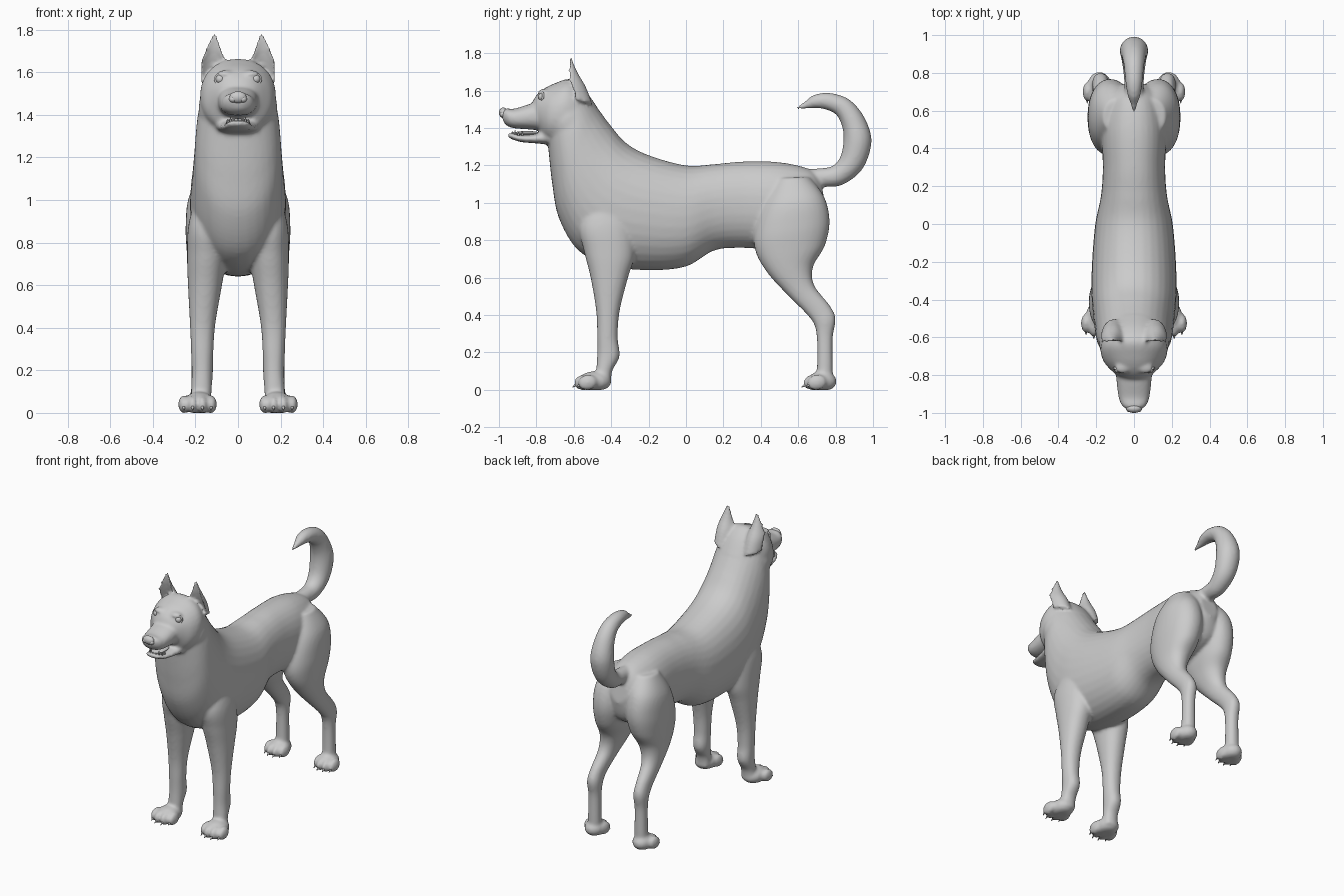
import bpy, bmesh, math
from mathutils import Vector, Matrix


def catmull(a, b, c, d, t):
    return [0.5 * (2 * q + (r - p) * t + (2 * p - 5 * q + 4 * r - s) * t * t
                   + (3 * q - p - 3 * r + s) * t ** 3) for p, q, r, s in zip(a, b, c, d)]


def loft(bm, rings, side=1, power=0.92, cup=False, n=32, steps=6):
    """Rings: (y1, z1, y2, z2, half width, centre x); two opposite points span each ring."""
    rings = [tuple(r) + (0,) * (6 - len(r)) for r in rings]
    pts = [rings[0]] + rings + [rings[-1]]
    dense = []
    for i in range(len(rings) - 1):
        dense += [catmull(*pts[i:i + 4], k / steps) for k in range(steps)]
    dense.append(rings[-1])
    loops = []
    for y1, z1, y2, z2, w, x in dense:
        loop = []
        for k in range(n):
            a = 2 * math.pi * k / n
            c, s = math.cos(a), math.sin(a)
            c = math.copysign(abs(c) ** power, c)
            s = math.copysign(abs(s) ** power, s)
            f = (1 - c) / 2
            if cup:                       # hollow front, rounded back
                f = -c if c < 0 else 0.45 * c
            loop.append(bm.verts.new((side * (x + w * s), y1 + (y2 - y1) * f, z1 + (z2 - z1) * f)))
        loops.append(loop)
    for p, q in zip(loops, loops[1:]):
        for k in range(n):
            bm.faces.new((p[k], p[(k + 1) % n], q[(k + 1) % n], q[k]))
    bm.faces.new(loops[0][::-1])
    bm.faces.new(loops[-1])


def blob(bm, centre, radii, rot=0.0):
    m = Matrix.Translation(centre) @ Matrix.Rotation(rot, 4, 'X') @ Matrix.Diagonal((*radii, 1))
    new = bmesh.ops.create_uvsphere(bm, u_segments=24, v_segments=14, radius=1, matrix=m)
    for v in new['verts']:
        v.co.z = max(v.co.z, 0.0)


def cone(bm, base, tip, radius):
    base, d = Vector(base), Vector(tip) - Vector(base)
    m = Matrix.Translation(base + d / 2) @ d.to_track_quat('Z', 'Y').to_matrix().to_4x4()
    bmesh.ops.create_cone(bm, cap_ends=True, segments=10, radius1=radius,
                          radius2=radius * 0.15, depth=d.length, matrix=m)


def finish(bm, name):
    bmesh.ops.recalc_face_normals(bm, faces=bm.faces[:])
    for f in bm.faces:
        f.smooth = True
    me = bpy.data.meshes.new(name)
    bm.to_mesh(me)
    bm.free()
    ob = bpy.data.objects.new(name, me)
    bpy.context.collection.objects.link(ob)
    return ob


body = bmesh.new()

# torso and neck, rump to throat
loft(body, [
    (0.72, 1.12, 0.75, 0.96, 0.06), (0.66, 1.18, 0.70, 0.82, 0.13),
    (0.50, 1.217, 0.52, 0.75, 0.17), (0.30, 1.22, 0.30, 0.76, 0.165),
    (0.15, 1.207, 0.15, 0.745, 0.175), (0.0, 1.20, 0.0, 0.66, 0.205),
    (-0.20, 1.255, -0.20, 0.64, 0.222), (-0.32, 1.32, -0.42, 0.665, 0.225),
    (-0.40, 1.41, -0.58, 0.75, 0.215), (-0.46, 1.49, -0.68, 0.92, 0.205),
    (-0.51, 1.56, -0.715, 1.10, 0.195), (-0.55, 1.61, -0.735, 1.28, 0.175),
    (-0.60, 1.64, -0.74, 1.34, 0.15)])
# skull
loft(body, [
    (-0.48, 1.52, -0.62, 1.27, 0.15), (-0.55, 1.615, -0.68, 1.29, 0.172),
    (-0.62, 1.662, -0.72, 1.31, 0.178), (-0.70, 1.64, -0.755, 1.33, 0.16),
    (-0.76, 1.61, -0.78, 1.37, 0.125), (-0.80, 1.575, -0.80, 1.41, 0.092),
    (-0.82, 1.54, -0.82, 1.43, 0.06)])
# muzzle
loft(body, [
    (-0.72, 1.56, -0.72, 1.38, 0.10), (-0.84, 1.527, -0.83, 1.392, 0.092),
    (-0.92, 1.503, -0.91, 1.398, 0.082), (-0.965, 1.505, -0.95, 1.408, 0.066),
    (-0.99, 1.485, -0.975, 1.43, 0.035)], power=0.85)
# lower jaw
loft(body, [
    (-0.70, 1.40, -0.72, 1.31, 0.11), (-0.80, 1.37, -0.80, 1.318, 0.09),
    (-0.88, 1.363, -0.88, 1.325, 0.072), (-0.925, 1.372, -0.925, 1.338, 0.055),
    (-0.95, 1.372, -0.95, 1.35, 0.03)], power=0.8)

# curled tail: path points with radius
tail = [(0.62, 1.13, 0.05), (0.72, 1.135, 0.05), (0.81, 1.147, 0.057), (0.885, 1.215, 0.068),
        (0.917, 1.33, 0.075), (0.895, 1.43, 0.065), (0.84, 1.51, 0.054), (0.76, 1.543, 0.046),
        (0.69, 1.542, 0.036), (0.64, 1.522, 0.02), (0.59, 1.505, 0.007)]
rings = []
for i, (y, z, r) in enumerate(tail):
    a, b = tail[max(i - 1, 0)], tail[min(i + 1, len(tail) - 1)]
    d = Vector((b[0] - a[0], b[1] - a[1])).normalized() * r
    rings.append((y - d.y, z + d.x, y + d.y, z - d.x, r))
loft(body, rings, power=1)

FRONT_LEG = [
    (-0.50, 1.05, -0.30, 1.05, 0.06, 0.13), (-0.57, 0.88, -0.28, 0.88, 0.09, 0.143),
    (-0.545, 0.74, -0.275, 0.72, 0.092, 0.147), (-0.51, 0.60, -0.31, 0.60, 0.08, 0.155),
    (-0.48, 0.42, -0.355, 0.42, 0.06, 0.166), (-0.475, 0.28, -0.365, 0.28, 0.052, 0.168),
    (-0.475, 0.19, -0.355, 0.18, 0.05, 0.168), (-0.48, 0.10, -0.395, 0.10, 0.048, 0.172),
    (-0.48, 0.03, -0.40, 0.03, 0.05, 0.175)]
HIND_LEG = [
    (0.48, 1.13, 0.66, 1.14, 0.08, 0.085), (0.41, 0.99, 0.74, 1.03, 0.112, 0.12),
    (0.365, 0.84, 0.768, 0.90, 0.12, 0.126), (0.375, 0.73, 0.742, 0.77, 0.105, 0.135),
    (0.44, 0.62, 0.68, 0.66, 0.08, 0.15), (0.54, 0.51, 0.685, 0.56, 0.056, 0.165),
    (0.64, 0.41, 0.77, 0.45, 0.044, 0.175), (0.685, 0.35, 0.80, 0.38, 0.044, 0.177),
    (0.70, 0.27, 0.785, 0.28, 0.04, 0.177), (0.70, 0.12, 0.785, 0.12, 0.042, 0.178),
    (0.69, 0.04, 0.785, 0.04, 0.045, 0.178)]
EAR = [
    (-0.60, 1.55, -0.50, 1.53, 0.065, 0.11), (-0.637, 1.635, -0.535, 1.62, 0.066, 0.113),
    (-0.638, 1.69, -0.575, 1.69, 0.045, 0.115), (-0.632, 1.74, -0.598, 1.74, 0.025, 0.113),
    (-0.628, 1.782, -0.61, 1.782, 0.010, 0.11)]

claws, eyes, lids = bmesh.new(), bmesh.new(), bmesh.new()
for side in (1, -1):
    loft(body, FRONT_LEG, side)
    loft(body, HIND_LEG, side)
    loft(body, EAR, side, cup=True, power=1)
    # cheek ruff and brow
    blob(body, (side * 0.115, -0.63, 1.43), (0.07, 0.09, 0.11))
    blob(body, (side * 0.06, -0.762, 1.59), (0.04, 0.03, 0.02))
    # paws with four toes and claws
    for tip, s in ((-0.598, 1.0), (0.628, 0.9)):
        blob(body, (side * 0.183, tip + 0.11 * s, 0.045), (0.072 * s, 0.088 * s, 0.055))
        for dx, back in ((-0.064, 0.022), (-0.023, 0), (0.023, 0), (0.064, 0.022)):
            x, y = side * (0.19 + dx * s), tip + back
            blob(body, (x, y + 0.05, 0.04), (0.027 * s, 0.052, 0.042), 0.2)
            cone(claws, (x, y + 0.015, 0.03), (x, y - 0.01, 0.014), 0.01)
    # eyeball and eyelid rim
    c = Vector((side * 0.083, -0.768, 1.567))
    blob(eyes, c, (0.022, 0.022, 0.022))
    turn = Vector((side * 0.45, -1, 0.15)).to_track_quat('Z', 'Y').to_matrix().to_4x4()
    ring_m = Matrix.Translation(c) @ turn
    prev = None
    grid = [[lids.verts.new(ring_m @ Vector((
        (0.023 + 0.006 * math.cos(v)) * math.cos(u), (0.023 + 0.006 * math.cos(v)) * math.sin(u),
        0.006 * math.sin(v) + 0.006))) for v in [j * math.pi / 4 for j in range(8)]]
        for u in [i * math.pi / 12 for i in range(24)]]
    for i in range(24):
        for j in range(8):
            p, q, k = grid[i], grid[(i + 1) % 24], (j + 1) % 8
            lids.faces.new((p[j], q[j], q[k], p[k]))

# fuse the lofts into one smooth skin
dog = finish(body, "dog_body")
rm = dog.modifiers.new("fuse", 'REMESH')
rm.mode = 'VOXEL'
rm.voxel_size = 0.01
rm.use_smooth_shade = True
sm = dog.modifiers.new("soften", 'SMOOTH')
sm.factor = 0.5
sm.iterations = 7

finish(claws, "claws")
finish(eyes, "eyes")
finish(lids, "eyelids")

# nose, with nostril wings
nose = bmesh.new()
blob(nose, (0, -0.977, 1.482), (0.04, 0.023, 0.028))
for side in (1, -1):
    blob(nose, (side * 0.024, -0.978, 1.473), (0.018, 0.018, 0.016))
finish(nose, "nose")

# tongue and lower teeth
tongue = bmesh.new()
blob(tongue, (0, -0.85, 1.372), (0.045, 0.075, 0.012))
finish(tongue, "tongue")
teeth = bmesh.new()
for i in range(9):
    a = math.pi * i / 8
    x, y = 0.05 * math.cos(a), -0.875 - 0.055 * math.sin(a)
    cone(teeth, (x, y, 1.36), (x, y, 1.39 if i in (2, 6) else 1.381), 0.008)
finish(teeth, "teeth")
